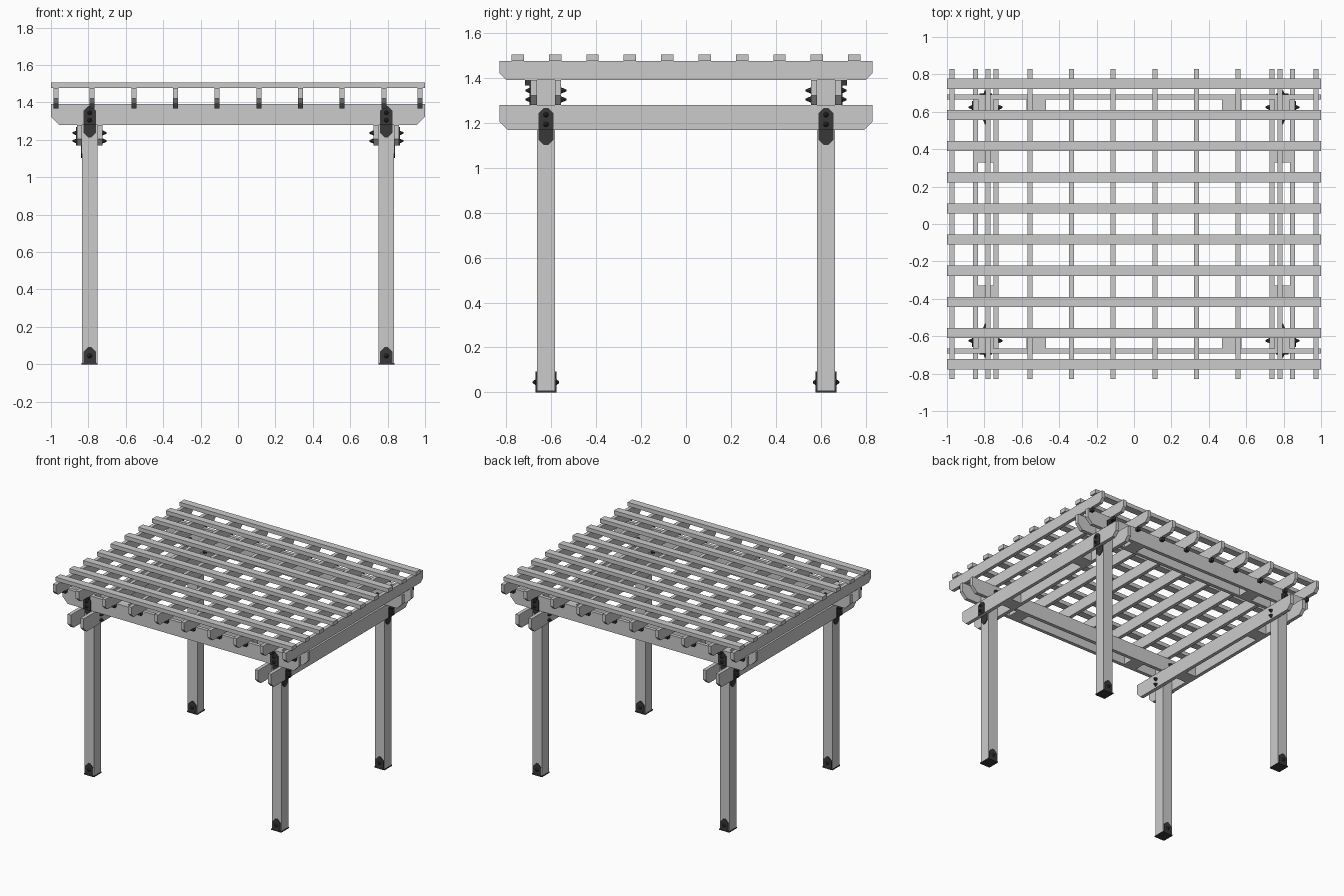
import bpy, bmesh, math
from mathutils import Vector

if "Cube" in bpy.data.objects:
    bpy.data.objects.remove(bpy.data.objects["Cube"])

dark = bpy.data.materials.new("dark_metal")
dark.diffuse_color = (0.04, 0.04, 0.04, 1)
dark.use_nodes = True
dark.node_tree.nodes["Principled BSDF"].inputs["Base Color"].default_value = dark.diffuse_color

PX, PY, H = 0.793, 0.624, 0.041      # post centre and half width
T = 0.027                            # board thickness


def prism(name, pts, o, u, v, n, mat=None):
    """Extrude a 2D profile (axes u, v from origin o) along vector n."""
    o, u, v, n = map(Vector, (o, u, v, n))
    bm = bmesh.new()
    a = [bm.verts.new(o + u * p + v * q) for p, q in pts]
    f = bm.faces.new(a)
    r = bmesh.ops.extrude_face_region(bm, geom=[f])
    bmesh.ops.translate(bm, vec=n, verts=[g for g in r["geom"] if isinstance(g, bmesh.types.BMVert)])
    bmesh.ops.recalc_face_normals(bm, faces=bm.faces)
    me = bpy.data.meshes.new(name)
    bm.to_mesh(me)
    bm.free()
    ob = bpy.data.objects.new(name, me)
    bpy.context.collection.objects.link(ob)
    if mat:
        me.materials.append(mat)
    return ob


def box(name, x0, x1, y0, y1, z0, z1, mat=None):
    return prism(name, [(x0, y0), (x1, y0), (x1, y1), (x0, y1)],
                 (0, 0, z0), (1, 0, 0), (0, 1, 0), (0, 0, z1 - z0), mat)


def board(name, along, half, pos, z0, z1, cut):
    """Timber with chamfered lower ends, running along 'x' or 'y'."""
    pts = [(-half, z1), (-half, z0 + cut), (-half + cut, z0),
           (half - cut, z0), (half, z0 + cut), (half, z1)]
    if along == 'x':
        return prism(name, pts, (0, pos - T / 2, 0), (1, 0, 0), (0, 0, 1), (0, T, 0))
    return prism(name, pts, (pos - T / 2, 0, 0), (0, 1, 0), (0, 0, 1), (T, 0, 0))


def shield(name, o, u, n, z0, z1, top, bottom):
    """Metal plate with cut corners at the chosen ends."""
    w, c = 0.033, 0.024
    pts = [(-w, z0 + c), (-w + c, z0), (w - c, z0), (w, z0 + c)] if bottom else [(-w, z0), (w, z0)]
    pts += [(w, z1 - c), (w - c, z1), (-w + c, z1), (-w, z1 - c)] if top else [(w, z1), (-w, z1)]
    return prism(name, pts, o, u, (0, 0, 1), Vector(n) * 0.005, dark)


def bolt(name, p, d, length):
    """Short tapered bolt head pointing along d."""
    bpy.ops.mesh.primitive_cone_add(vertices=8, radius1=0.014, radius2=0.004, depth=length,
                                    location=Vector(p) + Vector(d) * length / 2,
                                    rotation=Vector(d).to_track_quat('Z', 'Y').to_euler())
    ob = bpy.context.object
    ob.name = name
    ob.data.materials.append(dark)


# top slats
for i in range(10):
    y = -0.75 + i / 6
    box("slat", -1, 1, y - 0.0275, y + 0.0275, 1.476, 1.506)

# rafters with small ties against the outer beams
for x in (0.112, 0.335, 0.556, 0.78, 0.973):
    for s in (-1, 1):
        board("rafter", 'y', 0.83, s * x, 1.392, 1.476, 0.028)
        for t in (-1, 1):
            y0, y1 = sorted((t * 0.692, t * 0.718))
            box("rafter_tie", s * x - 0.013, s * x + 0.013, y0, y1, 1.367, 1.392, dark)

# paired beams either side of the posts
off = H + T / 2
for s in (-1, 1):
    for k in (-1, 1):
        board("upper_beam", 'x', 1.0, s * PY + k * off, 1.28, 1.392, 0.043)
        board("lower_beam", 'y', 0.83, s * PX + k * off, 1.17, 1.28, 0.035)

FACE = H + T                         # outer face of a beam from post centre
for sx in (-1, 1):
    for sy in (-1, 1):
        cx, cy = sx * PX, sy * PY
        # post
        box("post", cx - H, cx + H, cy - H, cy + H, 0.008, 1.392)
        # spacer blocks between paired beams
        x0, x1 = sorted((sx * 0.47, sx * 0.575))
        box("upper_spacer", x0, x1, cy - H, cy + H, 1.28, 1.39)
        y0, y1 = sorted((sy * 0.33, sy * 0.435))
        box("lower_spacer", cx - H, cx + H, y0, y1, 1.17, 1.28)
        # post shoe
        box("shoe_plate", cx - 0.043, cx + 0.043, cy - 0.047, cy + 0.047, 0, 0.008, dark)
        for k in (-1, 1):
            shield("shoe_side", (cx, cy + k * H, 0), (1, 0, 0), (0, k, 0), 0, 0.092, True, False)
            bolt("shoe_bolt", (cx, cy + k * (H + 0.004), 0.045), (0, k, 0), 0.014)
        # outer brackets: upper half on the beam, lower half on the post
        X, Y = (1, 0, 0), (0, 1, 0)
        ny, nx = (0, sy, 0), (sx, 0, 0)
        shield("upper_bracket", (cx, cy + sy * FACE, 0), X, ny, 1.28, 1.38, True, False)
        shield("upper_bracket_tail", (cx, cy + sy * H, 0), X, ny, 1.213, 1.28, False, True)
        shield("lower_bracket", (cx + sx * FACE, cy, 0), Y, nx, 1.17, 1.268, True, False)
        shield("lower_bracket_tail", (cx + sx * H, cy, 0), Y, nx, 1.102, 1.17, False, True)
        # bolts through both beams
        for k in (-1, 1):
            for z in (1.345, 1.305):
                bolt("upper_bolt", (cx, cy + k * FACE, z), (0, k, 0), 0.023)
            for z in (1.237, 1.194):
                bolt("lower_bolt", (cx + k * FACE, cy, z), (k, 0, 0), 0.023)
